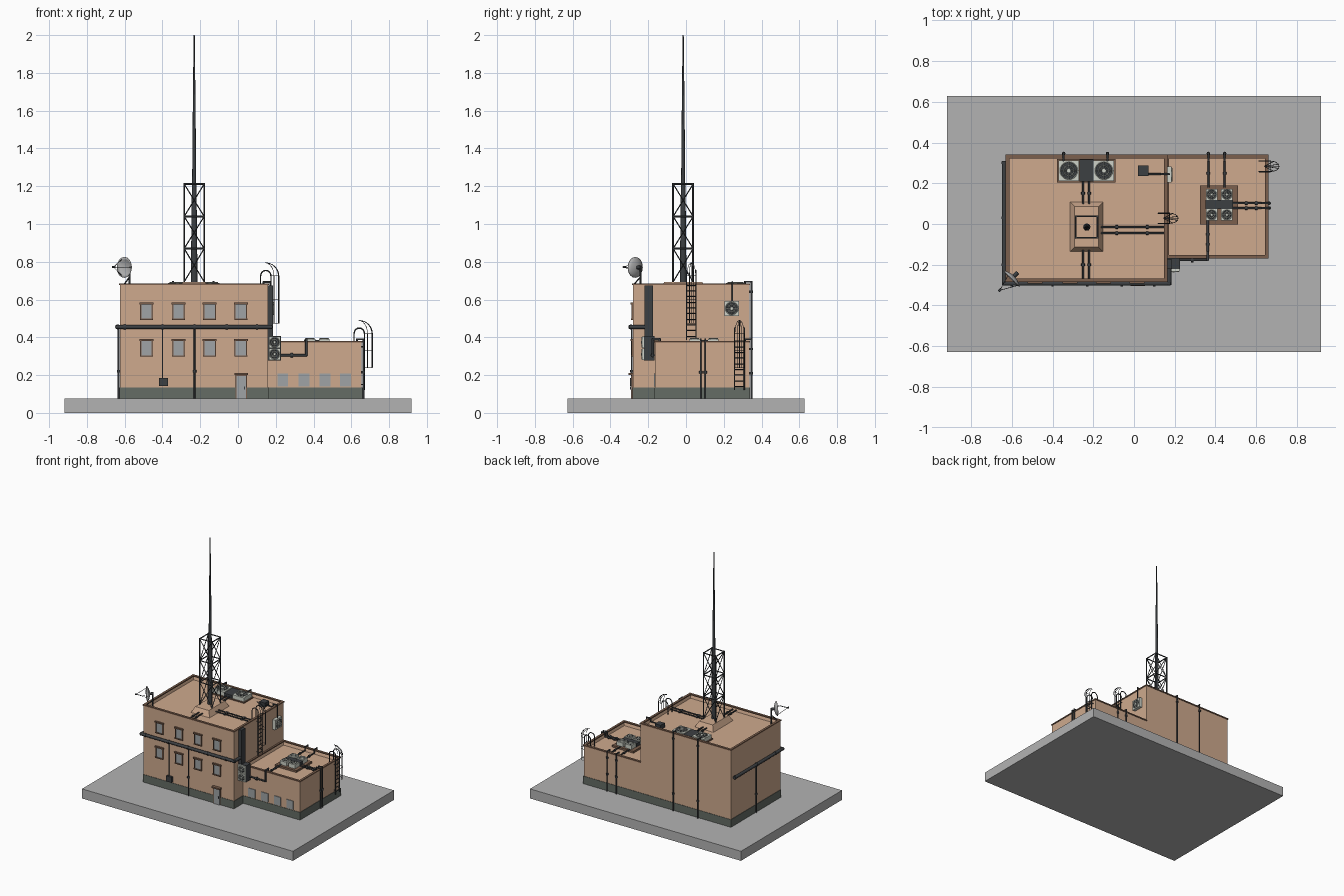
import bpy, bmesh, math
from mathutils import Vector, Matrix

if "Cube" in bpy.data.objects:
    bpy.data.objects.remove(bpy.data.objects["Cube"])


def mat(name, r, g, b):
    m = bpy.data.materials.new(name)
    m.diffuse_color = (r, g, b, 1)
    m.use_nodes = True
    m.node_tree.nodes["Principled BSDF"].inputs["Base Color"].default_value = m.diffuse_color
    return m


BRICK = mat("brick", 0.62, 0.40, 0.27)
TRIM = mat("trim_brown", 0.20, 0.115, 0.075)
DARK = mat("dark_metal", 0.045, 0.05, 0.055)
SKIRT = mat("skirt_grey", 0.13, 0.15, 0.13)
LIGHT = mat("light_metal", 0.62, 0.65, 0.58)
GLASS = mat("pane_grey", 0.35, 0.37, 0.38)
CONCRETE = mat("concrete", 0.45, 0.45, 0.45)


class Part:
    """Collects boxes and tubes in one named mesh."""
    def __init__(self, name, *mats):
        self.name, self.mats, self.bm = name, mats, bmesh.new()

    def paint(self, verts, m, smooth=False):
        for f in {f for v in verts for f in v.link_faces}:
            f.material_index = m
            f.smooth = smooth and len(f.verts) == 4

    def box(self, x0, x1, y0, y1, z0, z1, m=0, top=None):
        M = Matrix.Translation(((x0 + x1) / 2, (y0 + y1) / 2, (z0 + z1) / 2)) @ \
            Matrix.Diagonal((x1 - x0, y1 - y0, z1 - z0, 1))
        vs = bmesh.ops.create_cube(self.bm, size=1, matrix=M)['verts']
        if top:
            for v in vs:
                if v.co.z > (z0 + z1) / 2:
                    v.co.x += top if v.co.x < (x0 + x1) / 2 else -top
                    v.co.y += top if v.co.y < (y0 + y1) / 2 else -top
        self.paint(vs, m)
        return self

    def cyl(self, p, q, r, r2=None, n=8, m=0):
        p, q = Vector(p), Vector(q)
        d = q - p
        M = Matrix.Translation((p + q) / 2) @ d.to_track_quat('Z', 'Y').to_matrix().to_4x4()
        vs = bmesh.ops.create_cone(self.bm, cap_ends=True, segments=n, radius1=r,
                                   radius2=r if r2 is None else r2, depth=d.length, matrix=M)['verts']
        self.paint(vs, m, n >= 8)
        return self

    def tube(self, pts, r, n=8, m=0):
        pts = [Vector(p) for p in pts]
        for i, (p, q) in enumerate(zip(pts, pts[1:])):
            e = (q - p).normalized() * r * 0.6
            self.cyl(p - e * (i > 0), q + e * (i < len(pts) - 2), r, n=n, m=m)
        return self

    def clamp(self, p, axis, r=0.009):
        a = Vector(axis) * 0.006
        return self.cyl(Vector(p) - a, Vector(p) + a, r)

    def done(self, matrix=None):
        me = bpy.data.meshes.new(self.name)
        if matrix:
            self.bm.transform(matrix)
        self.bm.to_mesh(me)
        self.bm.free()
        for m in self.mats:
            me.materials.append(m)
        ob = bpy.data.objects.new(self.name, me)
        bpy.context.collection.objects.link(ob)


# Ground slab
Part("ground_slab", CONCRETE).box(-0.918, 0.918, -0.628, 0.628, 0, 0.075).done()


# Buildings with sunken roof, dark skirt and coping
def building(name, x0, x1, y0, y1, top, sink=0.032, t=0.013):
    p = Part(name + "_walls", BRICK).box(x0, x1, y0, y1, 0.075, top)
    p.bm.normal_update()
    roof = [f for f in p.bm.faces if f.normal.z > 0.9]
    bmesh.ops.inset_region(p.bm, faces=roof, thickness=t)
    for v in roof[0].verts:
        v.co.z -= sink
    p.done()
    e = 0.003
    Part(name + "_skirt", SKIRT).box(x0 - e, x1 + e, y0 - e, y1 + e, 0.075, 0.135).done()
    c, a, b = Part(name + "_coping", TRIM), e + 0.002, t
    for s in ((x0 - a, x0 + b, y0 - a, y1 + a), (x1 - b, x1 + a, y0 - a, y1 + a),
              (x0 + b, x1 - b, y0 - a, y0 + b), (x0 + b, x1 - b, y1 - b, y1 + a)):
        c.box(*s, top - 0.006, top + 0.003)
    c.done()


building("main", -0.625, 0.16, -0.28, 0.335, 0.682)
building("annex", 0.16, 0.655, -0.165, 0.335, 0.378)

# Windows and door
for i, x in enumerate((-0.485, -0.315, -0.15, 0.015)):
    for j, z in enumerate((0.3, 0.495)):
        w = Part(f"window_{j}_{i}", TRIM, GLASS)
        w.box(x - 0.028, x + 0.028, -0.284, -0.279, z + 0.004, z + 0.082, 1)
        for s in (-1, 1):
            w.box(x + s * 0.03 - 0.003, x + s * 0.03 + 0.003, -0.288, -0.279, z, z + 0.085)
        w.box(x - 0.037, x + 0.037, -0.293, -0.279, z + 0.08, z + 0.09)
        w.box(x - 0.034, x + 0.034, -0.291, -0.279, z - 0.002, z + 0.005).done()
for i, x in enumerate((0.237, 0.35, 0.46, 0.57)):
    Part(f"annex_window_{i}", GLASS).box(x - 0.029, x + 0.029, -0.17, -0.164, 0.14, 0.208).done()
d = Part("door", TRIM, GLASS, DARK).box(-0.012, 0.048, -0.288, -0.279, 0.075, 0.2)
d.box(-0.007, 0.043, -0.291, -0.279, 0.075, 0.196, 1).box(0.032, 0.037, -0.296, -0.29, 0.125, 0.14, 2)
d.box(-0.018, 0.054, -0.305, -0.279, 0.2, 0.211).done()


# Fan units: local origin at back of housing, fan faces +z
def fan(name, s, depth, matrix):
    p, h = Part(name, LIGHT, DARK), s / 2
    p.box(-h, h, -h, h, 0, depth)
    p.cyl((0, 0, depth - 0.002), (0, 0, depth + 0.001), h * 0.85, n=20, m=1)
    for k in (0.85, 0.5):
        ring = [(h * k * math.cos(a * math.pi / 10), h * k * math.sin(a * math.pi / 10), depth + 0.002)
                for a in range(21)]
        p.tube(ring, 0.0018, n=4)
    for a in range(8):
        c, s_ = math.cos(a * math.pi / 4), math.sin(a * math.pi / 4)
        p.cyl((0, 0, depth + 0.002), (h * .85 * c, h * .85 * s_, depth + 0.002), 0.0012, n=4)
    p.cyl((0, 0, depth), (0, 0, depth + 0.004), h * 0.2, n=10).done(matrix)


T, RX, RY = Matrix.Translation, Matrix.Rotation(math.pi / 2, 4, 'X'), Matrix.Rotation(math.pi / 2, 4, 'Y')
ROOF, AROOF = 0.65, 0.346
for i, x in enumerate((-0.32, -0.148)):
    fan(f"roof_fan_{i}", 0.1, 0.032, T((x, 0.262, ROOF + 0.006)))
Part("roof_fan_base", TRIM, DARK).box(-0.378, -0.09, 0.204, 0.32, ROOF, ROOF + 0.008) \
    .box(-0.268, -0.2, 0.208, 0.316, ROOF, ROOF + 0.033, 1).done()
for i in range(4):
    fan(f"annex_fan_{i}", 0.056, 0.032, T((0.381 + 0.075 * (i % 2), 0.045 + 0.1 * (i // 2), AROOF + 0.014)))
Part("annex_fan_base", TRIM, DARK).box(0.325, 0.51, -0.003, 0.19, AROOF, AROOF + 0.015) \
    .box(0.35, 0.485, 0.074, 0.117, AROOF, AROOF + 0.04, 1).done()
for i, z in enumerate((0.311, 0.374)):
    fan(f"stacked_fan_{i}", 0.061, 0.06, T((0.194, -0.173, z)) @ RX)
fan("wall_fan", 0.078, 0.024, T((0.16, 0.242, 0.553)) @ RY)
Part("stacked_fan_frame", DARK).box(0.16, 0.227, -0.222, -0.168, 0.278, 0.407).done()

# Wall duct, roof box and its pipe to the wall fan
Part("wall_duct", DARK).box(0.16, 0.186, -0.22, -0.174, 0.4, 0.675).done()
Part("roof_box", DARK).box(0.02, 0.07, 0.235, 0.287, ROOF, 0.684).done()
Part("wall_fan_pipe", DARK).tube([(0.06, 0.245, 0.668), (0.135, 0.245, 0.668), (0.135, 0.245, 0.692),
                                  (0.172, 0.245, 0.692), (0.172, 0.245, 0.585)], 0.005).done()

# Big pipe wrapped around the main building
b = Part("wrap_pipe", DARK)
b.tube([(-0.637, 0.31, 0.455), (-0.637, -0.292, 0.455), (0.172, -0.292, 0.455), (0.172, -0.2, 0.455)], 0.0115, 10)
for x in (-0.6, -0.4, -0.23, -0.06, 0.1):
    b.clamp((x, -0.292, 0.455), (1, 0, 0), 0.014)
for y in (0.3, 0.03, -0.2):
    b.clamp((-0.637, y, 0.455), (0, 1, 0), 0.014)
b.done()

# Thin wall pipes and electrical box
w = Part("wall_pipes", DARK)
w.tube([(-0.23, -0.287, 0.075), (-0.23, -0.287, 0.455)], 0.005)
w.tube([(-0.632, 0.03, 0.075), (-0.632, 0.03, 0.455)], 0.005)
w.tube([(-0.4, -0.286, 0.18), (-0.4, -0.286, 0.455)], 0.003)
w.clamp((-0.23, -0.287, 0.22), (0, 0, 1)).clamp((-0.632, 0.03, 0.22), (0, 0, 1))
w.box(-0.418, -0.37, -0.297, -0.279, 0.142, 0.186).done()

# Pipes over the back parapets and down to the ground
k = Part("back_pipes", DARK)
for x, y, z, r in ((-0.345, 0.3, 0.682, 0.668), (-0.13, 0.3, 0.682, 0.668),
                   (0.365, 0.18, 0.378, 0.362), (0.445, 0.18, 0.378, 0.362)):
    k.tube([(x, y, r), (x, 0.312, r), (x, 0.312, z + 0.012), (x, 0.346, z + 0.012), (x, 0.346, 0.075)], 0.005)
    for h in (0.21, z - 0.04):
        k.clamp((x, 0.346, h), (0, 0, 1))
    if y < 0.2:
        k.clamp((x, 0.25, r), (0, 1, 0))
k.done()

# Annex side pipes and pipe from stacked fans to the roof units
k = Part("annex_pipes", DARK)
for y in (0.078, 0.102):
    k.tube([(0.48, y, 0.362), (0.63, y, 0.362), (0.63, y, 0.39), (0.664, y, 0.39), (0.664, y, 0.075)], 0.005)
    k.clamp((0.664, y, 0.215), (0, 0, 1)).clamp((0.55, y, 0.362), (1, 0, 0)).clamp((0.6, y, 0.362), (1, 0, 0))
k.tube([(0.22, -0.176, 0.305), (0.362, -0.176, 0.305), (0.362, -0.176, 0.39), (0.362, -0.14, 0.39),
        (0.362, -0.14, 0.362), (0.362, 0.02, 0.362)], 0.0065)
k.clamp((0.285, -0.176, 0.305), (1, 0, 0), 0.012).clamp((0.362, -0.1, 0.362), (0, 1, 0)) \
    .clamp((0.362, -0.05, 0.362), (0, 1, 0)).done()

# Main roof pipes between fans, pedestal and parapets
k = Part("roof_pipes", DARK)
for o in (0, 0.03):
    x, y = -0.25 + o, -0.045 + o
    k.tube([(x, 0.21, 0.664), (x, 0.08, 0.664)], 0.005).tube([(x, -0.11, 0.664), (x, -0.268, 0.664)], 0.005)
    k.tube([(-0.18, y, 0.664), (0.15, y, 0.664)], 0.005)
    k.clamp((x, 0.15, 0.664), (0, 1, 0)).clamp((x, -0.2, 0.664), (0, 1, 0))
    for c in (-0.085, 0.065):
        k.clamp((c, y, 0.664), (1, 0, 0))
k.done()

# Mast: pedestal, lattice and tapering pole
CX, CY, H = -0.232, -0.015, 0.053
Part("mast_pedestal", BRICK).box(-0.314, -0.152, -0.136, 0.108, ROOF, 0.694, top=0.022).done()
t = Part("mast_lattice", DARK)
levels = (0.694, 0.87, 1.04, 1.212)
corners = [(CX - H, CY - H), (CX + H, CY - H), (CX + H, CY + H), (CX - H, CY + H)]
for i, a in enumerate(corners):
    c = corners[(i + 1) % 4]
    t.cyl((*a, 0.69), (*a, 1.216), 0.005, n=6)
    for z, z2 in zip(levels, levels[1:]):
        t.cyl((*a, z), (*c, z2), 0.003, n=4).cyl((*c, z), (*a, z2), 0.003, n=4)
        t.cyl((*a, z2), (*c, z2), 0.0045, n=6)
t.done()
Part("mast_pole", DARK).cyl((CX, CY, 0.69), (CX, CY, 1.215), 0.018, 0.012, 12) \
    .cyl((CX, CY, 1.2), (CX, CY, 1.6), 0.011, 0.0075, 12).cyl((CX, CY, 1.6), (CX, CY, 2.0), 0.0075, 0.003, 12).done()


# Caged ladders
def ladder(name, w, y0, y1, z0, top, low):
    p, x, ym, hw = Part(name, DARK), w + 0.014, (y0 + y1) / 2, (y1 - y0) / 2
    for y in (y0, y1):
        arc = [(x - 0.027 + 0.027 * math.cos(a * math.pi / 8), y, top + 0.042 + 0.027 * math.sin(a * math.pi / 8))
               for a in range(9)]
        p.tube([(x, y, z0)] + arc + [(x - 0.054, y, top - 0.03)], 0.0035, 6)
        for z in (z0 + 0.03, top - 0.03):
            p.cyl((w - 0.002, y, z), (x, y, z), 0.003, n=6)
    for i in range(int((top + 0.01 - z0) / 0.03)):
        p.cyl((x, y0, z0 + 0.02 + i * 0.03), (x, y1, z0 + 0.02 + i * 0.03), 0.0025, n=6)
    ring = [(x + 0.043 * math.sin(a * math.pi / 8), ym - hw * math.cos(a * math.pi / 8)) for a in range(9)]
    for z in (low, (low + top + 0.04) / 2, top + 0.04):
        p.tube([(*r, z) for r in ring], 0.0016, 4)
    for rx, ry in ring[1:-1:2] + [ring[4]]:
        pts = [(rx, ry, low)]
        for a in range(7):
            c, s = math.cos(a * math.pi / 12), math.sin(a * math.pi / 12)
            pts.append((x - 0.03 + (rx - x + 0.03) * c, ym + (ry - ym) * c, top + 0.04 + 0.07 * s))
        p.tube(pts, 0.0016, 4)
    p.done()


ladder("main_ladder", 0.16, 0.003, 0.053, 0.385, 0.685, 0.475)
ladder("annex_ladder", 0.655, 0.257, 0.309, 0.12, 0.38, 0.24)

# Satellite dish: shallow bowl facing the front left corner
s = Part("dish", CONCRETE, DARK)
prof = [(0.002, 0.0), (0.022, 0.003), (0.04, 0.009), (0.055, 0.018), (0.055, 0.021), (0.04, 0.012),
        (0.022, 0.006), (0.002, 0.003)]
vs = [s.bm.verts.new((r, 0, z)) for r, z in prof]
es = [s.bm.edges.new(e) for e in zip(vs, vs[1:])]
bmesh.ops.spin(s.bm, geom=vs + es, cent=(0, 0, 0), axis=(0, 0, 1), angle=2 * math.pi, steps=20, use_merge=True)
bmesh.ops.recalc_face_normals(s.bm, faces=s.bm.faces)
for f in s.bm.faces:
    f.smooth = True
for a in range(3):
    u = a * math.tau / 3
    s.cyl((0.048 * math.cos(u), 0.048 * math.sin(u), 0.016), (0, 0, 0.1), 0.0015, n=4, m=1)
s.cyl((0, 0, 0.09), (0, 0, 0.108), 0.006, m=1).cyl((0, 0, -0.025), (0, 0, 0.003), 0.01, m=1)
aim = Vector((-0.7, -0.7, 0.02)).to_track_quat('Z', 'Y').to_matrix().to_4x4()
s.done(T((-0.588, -0.255, 0.77)) @ aim)
Part("dish_mount", DARK).tube([(-0.574, -0.241, 0.77), (-0.574, -0.241, ROOF)], 0.005) \
    .cyl((-0.574, -0.241, 0.72), (-0.6, -0.272, 0.684), 0.004, n=6).done()
